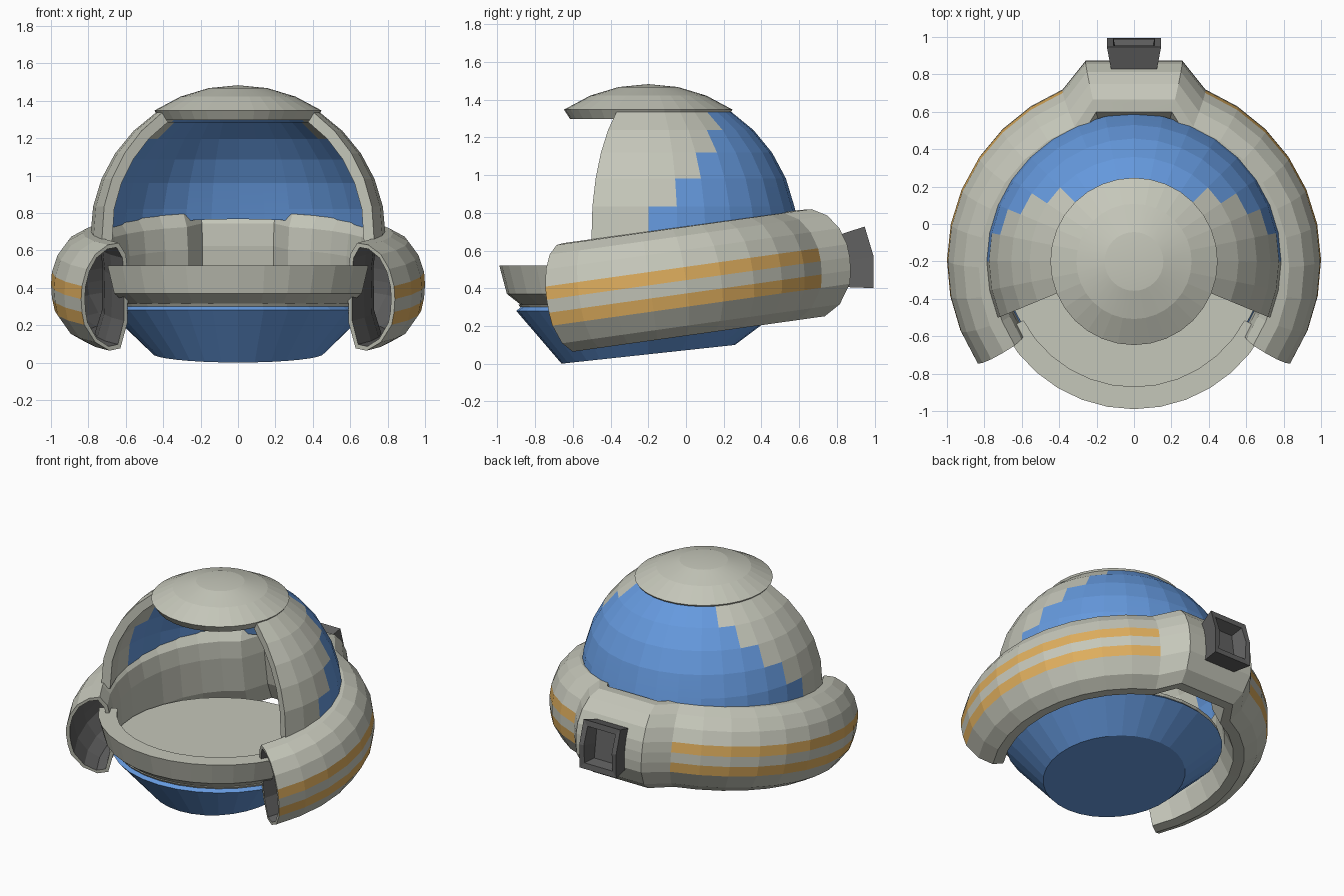
import bpy, bmesh
from math import sin, cos, radians
from mathutils import Matrix, Vector

if "Cube" in bpy.data.objects:
    bpy.data.objects.remove(bpy.data.objects["Cube"])


def material(name, rgb):
    m = bpy.data.materials.new(name)
    m.diffuse_color = (*rgb, 1)
    m.use_nodes = True
    m.node_tree.nodes["Principled BSDF"].inputs["Base Color"].default_value = m.diffuse_color
    return m


GREY = material("light grey", (0.56, 0.57, 0.49))
BLUE = material("blue", (0.13, 0.32, 0.73))
ORANGE = material("orange", (0.73, 0.42, 0.11))
DARK = material("dark grey", (0.12, 0.12, 0.12))


def loft(name, rings, wrap_u, wrap_v, mats, rule=None, matrix=None, cap=()):
    """Skin a list of equal-length rings; rule(i, j) gives the material slot."""
    bm = bmesh.new()
    vs = [[bm.verts.new(p) for p in r] for r in rings]
    n, m = len(vs), len(vs[0])
    for i in range(n if wrap_u else n - 1):
        for j in range(m if wrap_v else m - 1):
            a, b, k = vs[i], vs[(i + 1) % n], (j + 1) % m
            f = bm.faces.new((a[j], a[k], b[k], b[j]))
            f.material_index = rule(i, j) if rule else 0
    for i in cap:
        bm.faces.new(vs[i])
    bmesh.ops.remove_doubles(bm, verts=bm.verts, dist=1e-4)
    bmesh.ops.recalc_face_normals(bm, faces=bm.faces)
    if matrix:
        bm.transform(matrix)
    me = bpy.data.meshes.new(name)
    bm.to_mesh(me)
    bm.free()
    for mat in mats:
        me.materials.append(mat)
    ob = bpy.data.objects.new(name, me)
    bpy.context.collection.objects.link(ob)
    return ob


def polar(r, deg, z):
    return Vector((r * cos(radians(deg)), r * sin(radians(deg)), z))


STEP = 11.25
AXIS = Matrix.Translation((0, -0.2, 0))


def revolve(name, profile, mats):
    rings = [[polar(r, STEP * i, z) for r, z in profile] for i in range(32)]
    return loft(name, rings, True, False, mats, matrix=AXIS)


# Floor disc, and a raised rim across the open front only
revolve("floor", [(0, .315), (.69, .315), (.68, .30), (0, .30)], [GREY])
rim = [(.67, .31), (.67, .52), (.79, .52), (.75, .37), (.66, .30)]
rim_rings = [[polar(r, -152 + 124 / 12 * i, z) for r, z in rim] for i in range(13)]
loft("front_rim", rim_rings, False, True, [GREY], matrix=AXIS, cap=(0, 12))

# Lower bowl: level lip, tilted flat bottom
bowl = revolve("lower_bowl", [(0, .05), (.46, .05), (.70, .28), (.67, .305), (0, .305)], [BLUE])
for v in bowl.data.vertices:
    if v.co.z < .1:
        v.co.z += .108 * (v.co.y + .2)

# Dome shell, open at the front, blue at the back with a stepped border
DOME_Z = .68


def dome_ring(r, az):
    ring = [polar(r * cos(radians(STEP * k)), az, DOME_Z + r * sin(radians(STEP * k)))
            for k in range(6)]
    ring[0].z += .14 * ring[0].y - .015      # lower edge follows the tilted tube
    return ring


azs = [-22.5 + STEP * i for i in range(21)]
A = len(azs)
dome_rings = [dome_ring(.79, a) for a in azs] + [dome_ring(.73, a) for a in reversed(azs)]


def dome_rule(i, j):
    if i in (A - 1, 2 * A - 1):
        return 0
    if i >= A:                               # inside, the border sits one band higher
        i, j = 2 * A - 2 - i, max(j - 1, 0)
    az = azs[i] + STEP / 2
    return 1 if min(az, 180 - az) > STEP * j else 0


loft("dome", dome_rings, True, False, [GREY, BLUE], dome_rule, AXIS)

# Cap on the dome, thick with an overhanging edge
lats = [STEP * k for k in range(5, 9)]
outer = [(.805 * cos(radians(t)), DOME_Z + .803 * sin(radians(t))) for t in lats]
inner = [(.735 * cos(radians(t)), DOME_Z + .735 * sin(radians(t))) for t in lats]
inner[0] = (.415, 1.298)
revolve("top_cap", outer[::-1] + inner, [GREY])

# Hollow C-shaped tube, tilted, bulging outward at the back
TILT = Matrix.Translation((0, -0.2, .415)) @ Matrix.Rotation(radians(8), 4, 'X')
section = [(-.02, .28), (.06, .235), (.115, .16), (.145, .07), (.15, 0), (.145, -.07),
           (.13, -.14), (.06, -.24), (-.03, -.292), (-.10, -.285), (-.145, -.15),
           (-.15, .10), (-.135, .22), (-.09, .285)]
half = [(-33 + 100.5 / 9 * k, 0) for k in range(10)] + [(76.5, .11)]
path = half + [(180 - a, s) for a, s in reversed(half)]
N = len(path)


def tube_ring(a, shift, sx, sz):
    return [polar(.85 + shift + d * sx, a, z * sz) for d, z in section]


tube_rings = [tube_ring(a, s, 1, 1) for a, s in path]
tube_rings += [tube_ring(a, s, .84, .92) for a, s in reversed(path)]


def tube_rule(i, j):
    if i in (N - 1, 2 * N - 1):
        return 0
    if i >= N:
        return 2
    return 1 if j in (3, 5) and (i < 9 or i >= N - 10) else 0


loft("ring_tube", tube_rings, True, True, [GREY, ORANGE, DARK], tube_rule, TILT)


# Rear nozzle: flared square with a recess
def nozzle_ring(w, h, y, bulge):
    return [(-w, y, -h - .015), (-w, y + bulge, -.015), (-w, y, h - .015),
            (w, y, h - .015), (w, y + bulge, -.015), (w, y, -h - .015)]


loft("rear_nozzle", [nozzle_ring(.12, .14, 1.04, 0), nozzle_ring(.145, .165, 1.18, .025),
                     nozzle_ring(.11, .125, 1.18, .025), nozzle_ring(.09, .105, 1.10, 0)],
     False, True, [DARK], matrix=TILT, cap=(0, 3))

# Smooth only the gently rounded bodies
for name in ("ring_tube", "dome", "top_cap", "front_rim", "lower_bowl"):
    bpy.ops.object.select_all(action='DESELECT')
    ob = bpy.data.objects[name]
    ob.select_set(True)
    bpy.context.view_layer.objects.active = ob
    bpy.ops.object.shade_smooth_by_angle(angle=radians(5))
